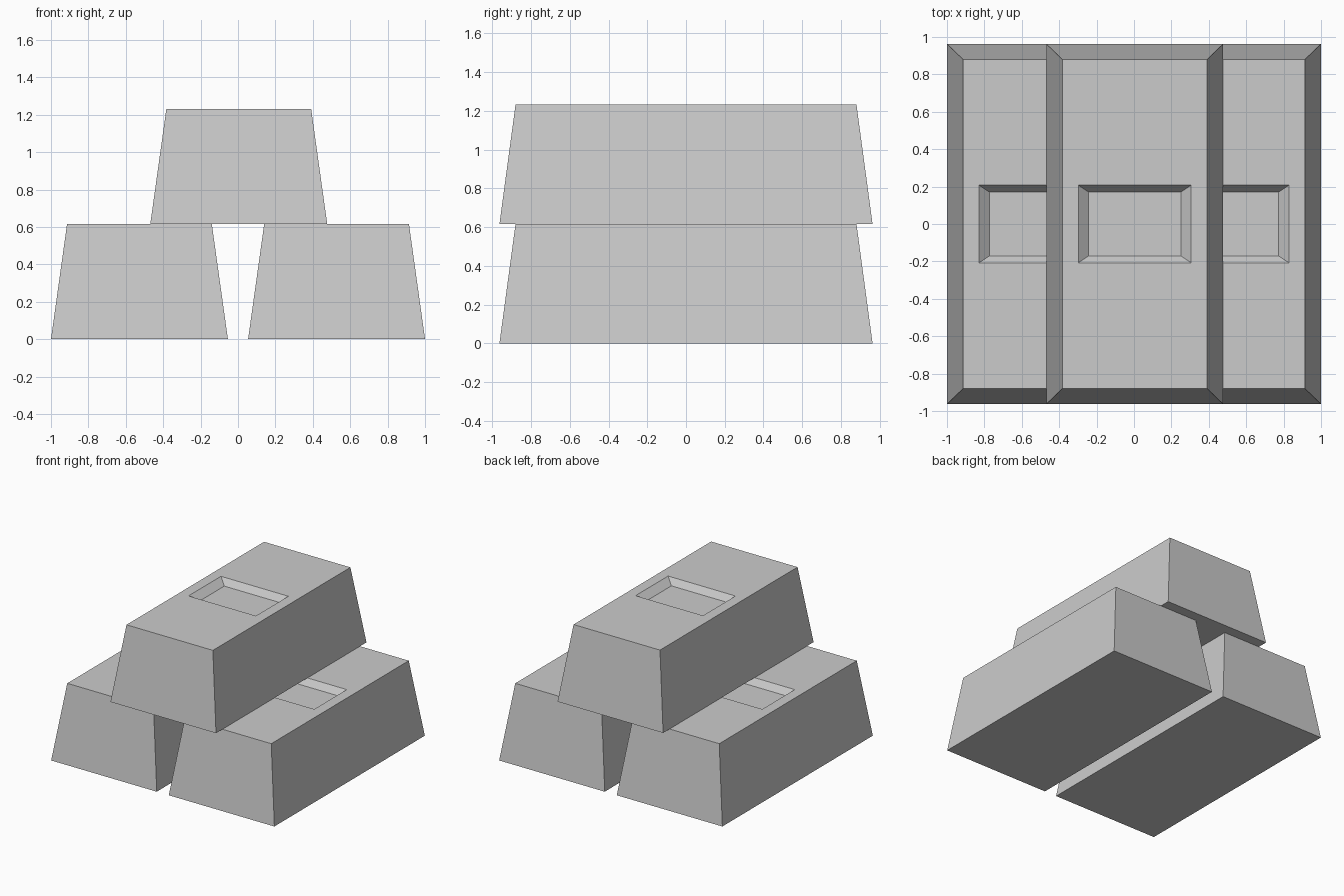
import bpy
import bmesh

default_cube = bpy.data.objects.get("Cube")
if default_cube:
    bpy.data.objects.remove(default_cube, do_unlink=True)

HEIGHT = 0.616
RECESS_DEPTH = 0.05

# Single plain colour
grey = bpy.data.materials.new("light_grey")
grey.use_nodes = True
grey.diffuse_color = (0.6, 0.6, 0.6, 1)
grey.node_tree.nodes["Principled BSDF"].inputs["Base Color"].default_value = (0.6, 0.6, 0.6, 1)

# Rectangular sections of one ingot: half width, half length, height
SECTIONS = [
    (0.473, 0.963, 0),                        # base
    (0.387, 0.88, HEIGHT),                    # top edge
    (0.302, 0.208, HEIGHT),                   # recess rim
    (0.246, 0.17, HEIGHT - RECESS_DEPTH),     # recess floor
]


def make_ingot(name, x, z):
    """Tapered bar with a bevelled rectangular recess in its top."""
    bm = bmesh.new()
    rings = [[bm.verts.new((sx * w, sy * l, h))
              for sx, sy in ((-1, -1), (1, -1), (1, 1), (-1, 1))]
             for w, l, h in SECTIONS]
    for low, high in zip(rings, rings[1:]):
        for i in range(4):
            j = (i + 1) % 4
            bm.faces.new((low[i], low[j], high[j], high[i]))
    bm.faces.new(rings[0][::-1])
    bm.faces.new(rings[-1])
    mesh = bpy.data.meshes.new(name)
    bm.to_mesh(mesh)
    bm.free()
    mesh.materials.append(grey)
    obj = bpy.data.objects.new(name, mesh)
    obj.location = (x, 0, z)
    bpy.context.collection.objects.link(obj)


# Two ingots side by side, one stacked across the gap
make_ingot("left_ingot", 0.527, 0)
make_ingot("right_ingot", -0.527, 0)
make_ingot("top_ingot", 0.004, HEIGHT)
